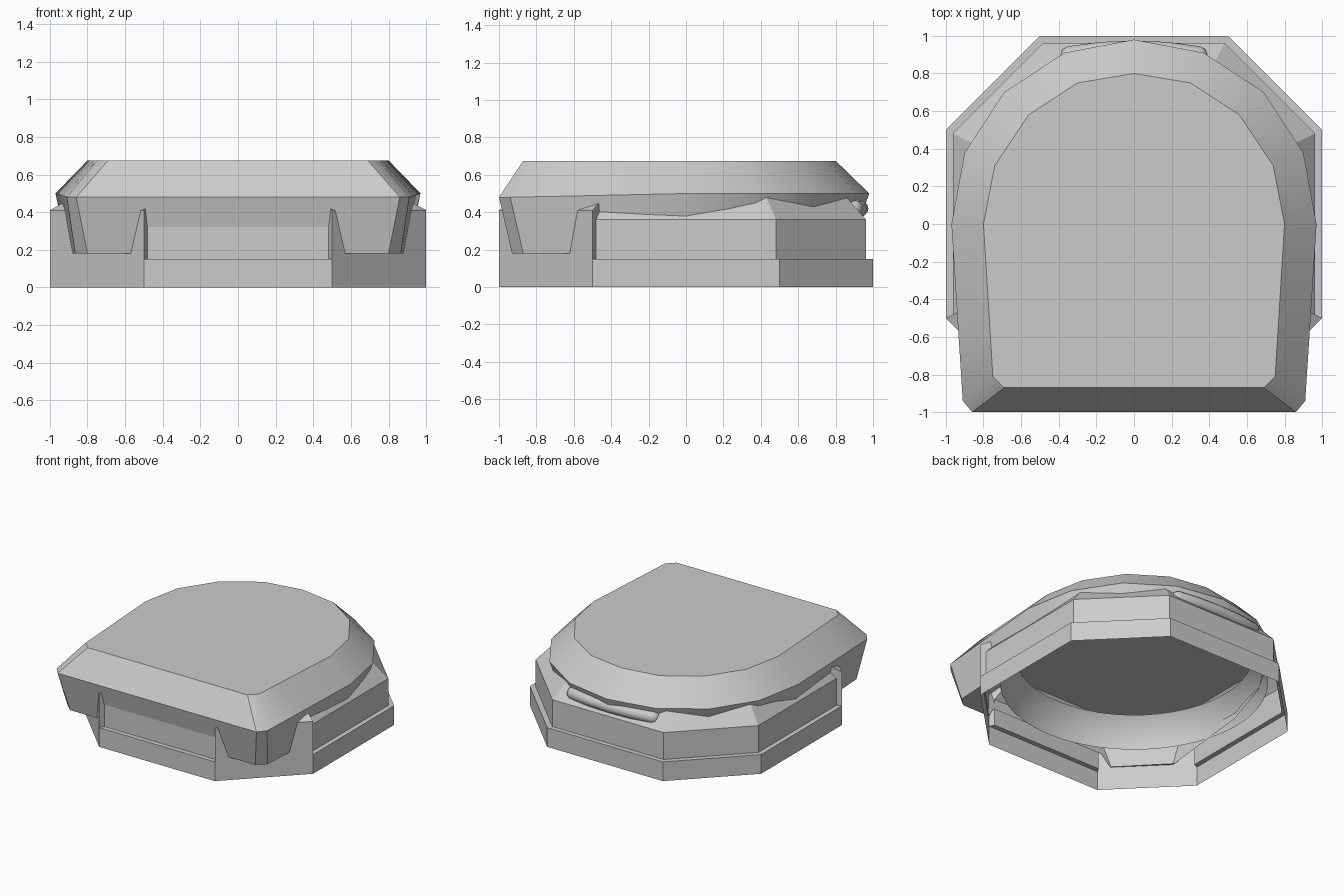
import bpy, math
from mathutils import Vector

if "Cube" in bpy.data.objects:
    bpy.data.objects.remove(bpy.data.objects["Cube"])


def make(name, verts, faces, angle=None):
    me = bpy.data.meshes.new(name)
    me.from_pydata(verts, [], faces)
    me.validate()
    ob = bpy.data.objects.new(name, me)
    bpy.context.collection.objects.link(ob)
    if angle:
        bpy.ops.object.select_all(action='DESELECT')
        ob.select_set(True)
        bpy.context.view_layer.objects.active = ob
        bpy.ops.object.shade_smooth_by_angle(angle=math.radians(angle))
    return ob


def mirrored(half):
    # half outline runs back to front on +x; mirror it into a closed loop
    return half + [(-x, y, z) for x, y, z in reversed(half) if abs(x) > 1e-6]


# Octagonal base shell, open below: stepped wall, sloped top, flat deck
octagon = [(.5, -1), (1, -.5), (1, .5), (.5, 1), (-.5, 1), (-1, .5), (-1, -.5), (-.5, -1)]
wall = [(1, 0), (1, .15), (.963, .15), (.963, .36), (.84, .5)]
block = [(1, 0), (1, .41), (.84, .5)]
cheek = [(1, .15), (1, .41), (.84, .5), (.963, .36), (.963, .15)]
verts, faces = [], []


def add_face(points):
    i = len(verts)
    verts.extend(points)
    faces.append(list(range(i, i + len(points))))


def at(p, profile_point):
    s, z = profile_point
    return (p[0] * s, p[1] * s, z)


for i, a in enumerate(octagon):
    b = octagon[(i + 1) % 8]
    is_block = i in (0, 6)                     # raised front corners
    profile = block if is_block else wall
    for lo, hi in zip(profile, profile[1:]):
        add_face([at(a, lo), at(b, lo), at(b, hi), at(a, hi)])
    if is_block:
        add_face([at(a, q) for q in reversed(cheek)])
        add_face([at(b, q) for q in cheek])
add_face([at(p, (.84, .5)) for p in octagon])
make("base_shell", verts, faces)

# Lid: flat top, bevelled rim, tapering skirt
top = [(0, .8), (.3, .75), (.56, .58), (.74, .31), (.8, 0), (.763, -.6),
       (.75, -.81), (.69, -.87), (.56, -.87)]
rim = [(0, .98, .5), (.37, .91, .5), (.69, .70, .5), (.9, .38, .5), (.97, 0, .5),
       (.932, -.6, .487), (.91, -.94, .48), (.86, -1, .48), (.56, -1, .48)]
low = [(0, .93, .36), (.35, .865, .36), (.655, .665, .36), (.855, .36, .36),
       (.93, 0, .3), (.88, -.6, .18), (.865, -.87, .18), (.80, -.93, .18), (.56, -.93, .18)]
loops = [mirrored(low), mirrored(rim), mirrored([(x, y, .675) for x, y in top])]
n = len(loops[0])
lid_verts = [v for loop in loops for v in loop]
lid_faces = []
for k in range(2):
    for i in range(n):
        j = (i + 1) % n
        if k == 0 and i == 8:
            continue                           # front apron is added below
        lid_faces.append([k * n + j, k * n + i, (k + 1) * n + i, (k + 1) * n + j])
lid_faces.append(list(reversed(range(2 * n, 3 * n))))
# front apron, raised between the corners
m = len(lid_verts)
lid_verts += [(.5, -.951, .27), (-.5, -.951, .27)]
lid_faces.append([9, m + 1, m, 8, n + 8, n + 9])
# undersides of the overhanging corners
lid_faces.append([5, 6, 7, 8])
lid_faces.append([9, 10, 11, 12])
make("lid", lid_verts, lid_faces, 30)

# Round inner collar under the deck
N = 48
rings = [(.95, .25), (.94, .355), (.84, .47)]
cv = [(r * math.cos(2 * math.pi * i / N), r * math.sin(2 * math.pi * i / N), z)
      for r, z in rings for i in range(N)]
cf = [[k * N + i, k * N + (i + 1) % N, (k + 1) * N + (i + 1) % N, (k + 1) * N + i]
      for k in range(2) for i in range(N)]
make("inner_collar", cv, cf, 50)

# Rear bar with rounded ends, tucked under the lid
S, R = 12, .045
stations = [(-.39, .2), (-.38, .75), (-.355, 1)]
stations += [(-.18, 1), (0, 1)]
stations += [(-x, r) for x, r in reversed(stations[:-1])]
bv = [(x, .93 - .25 * x * x + R * s * math.cos(2 * math.pi * i / S),
       .42 + R * s * math.sin(2 * math.pi * i / S)) for x, s in stations for i in range(S)]
bf = [[k * S + i, k * S + (i + 1) % S, (k + 1) * S + (i + 1) % S, (k + 1) * S + i]
      for k in range(len(stations) - 1) for i in range(S)]
bf += [list(reversed(range(S))), list(range(len(bv) - S, len(bv)))]
make("rear_bar", bv, bf, 50)
